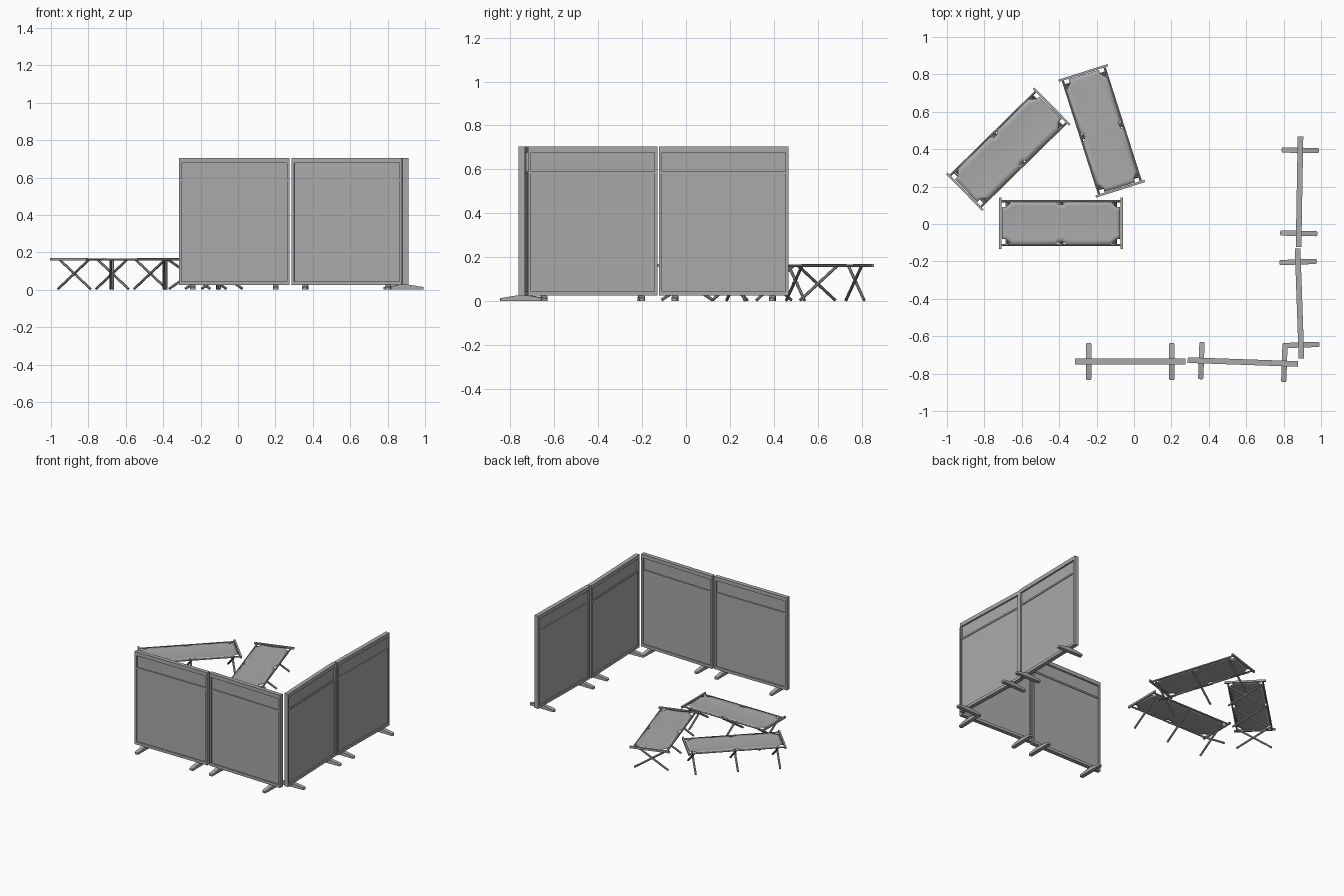
import bpy, bmesh, math
from mathutils import Vector, Matrix

old = bpy.data.objects.get("Cube")
if old:
    bpy.data.objects.remove(old)

grey = bpy.data.materials.new("plain grey")
grey.use_nodes = True
COLOR = (0.4, 0.4, 0.4, 1)
grey.diffuse_color = COLOR
grey.node_tree.nodes["Principled BSDF"].inputs["Base Color"].default_value = COLOR


def finish(name, bm, place):
    bmesh.ops.recalc_face_normals(bm, faces=bm.faces)
    mesh = bpy.data.meshes.new(name)
    bm.to_mesh(mesh)
    bm.free()
    mesh.materials.append(grey)
    ob = bpy.data.objects.new(name, mesh)
    ob.matrix_world = place
    bpy.context.collection.objects.link(ob)
    return ob


def box(bm, x0, x1, y0, y1, z0, z1):
    mat = Matrix.Translation(((x0 + x1) / 2, (y0 + y1) / 2, (z0 + z1) / 2))
    size = Matrix.Diagonal((x1 - x0, y1 - y0, z1 - z0, 1))
    bmesh.ops.create_cube(bm, size=1, matrix=mat @ size)


def rod(bm, a, b, radius, sides=8):
    a, b = Vector(a), Vector(b)
    turn = (b - a).to_track_quat('Z', 'Y').to_matrix().to_4x4()
    bmesh.ops.create_cone(bm, cap_ends=True, segments=sides, radius1=radius, radius2=radius,
                          depth=(b - a).length, matrix=Matrix.Translation((a + b) / 2) @ turn)


def placement(x, y, degrees):
    return Matrix.Translation((x, y, 0)) @ Matrix.Rotation(math.radians(degrees), 4, 'Z')


# Partition screens: frame, recessed boards and two tapered feet
W, T, Z0, Z1 = 0.295, 0.015, 0.025, 0.705


def screen(tag, x, y, degrees):
    place = placement(x, y, degrees)
    bm = bmesh.new()
    for s in (-1, 1):
        box(bm, *sorted((s * W, s * (W - 0.014))), -T, T, Z0, Z1)
    box(bm, -W + 0.014, W - 0.014, -T, T, Z1 - 0.028, Z1)
    box(bm, -W + 0.014, W - 0.014, -T, T, Z0, Z0 + 0.02)
    finish("screen_frame_" + tag, bm, place)

    bm = bmesh.new()
    box(bm, -W + 0.014, W - 0.014, -0.006, 0.006, Z0 + 0.02, 0.59)
    box(bm, -W + 0.014, W - 0.014, -0.003, 0.003, 0.59, Z1 - 0.028)
    box(bm, -W + 0.014, W - 0.014, -0.011, 0.011, 0.578, 0.59)
    finish("screen_board_" + tag, bm, place)

    for side, fx in (("right", -0.222), ("left", 0.222)):
        bm = bmesh.new()
        profile = [(-0.1, 0), (0.1, 0), (0.1, 0.014), (0.02, 0.027), (-0.02, 0.027), (-0.1, 0.014)]
        face = bm.faces.new([bm.verts.new((fx - 0.014, py, pz)) for py, pz in profile])
        bmesh.ops.extrude_face_region(bm, geom=[face])
        bm.verts.ensure_lookup_table()
        for v in bm.verts[len(profile):]:
            v.co.x = fx + 0.014
        # Round the foot tips in plan
        tips = [e for e in bm.edges if all(abs(v.co.y) > 0.09 for v in e.verts)
                and abs(e.verts[0].co.z - e.verts[1].co.z) > 0.01]
        bmesh.ops.bevel(bm, geom=tips, offset=0.008, segments=2, affect='EDGES', profile=0.5)
        finish("screen_foot_" + side + "_" + tag, bm, place)


screen("front_right", -0.02, -0.735, 0)
screen("front_left", 0.582, -0.738, -2)
screen("side_front", 0.885, -0.425, 92)
screen("side_back", 0.885, 0.172, 89)


# Folding cots: notched canvas, rails, end bars and three crossed leg pairs
L, H, TOP = 0.325, 0.117, 0.162
HALF = [(-0.316, 0.085), (-0.295, 0.085), (-0.26, 0.118), (-0.03, 0.118), (-0.015, 0.1), (0, 0.1)]
COLUMNS = HALF + [(-x, w) for x, w in reversed(HALF[:-1])]
ROWS = 8


def cot(tag, x, y, degrees):
    place = placement(x, y, degrees)
    bm = bmesh.new()
    grid = []
    for cx, w in COLUMNS:
        steps = [2 * i / ROWS - 1 for i in range(ROWS + 1)]
        grid.append([bm.verts.new((cx, v * w, TOP + 0.003 - 0.005 * (1 - v * v))) for v in steps])
    for a, b in zip(grid, grid[1:]):
        for i in range(ROWS):
            bm.faces.new((a[i], b[i], b[i + 1], a[i + 1]))
    ob = finish("cot_canvas_" + tag, bm, place)
    ob.data.polygons.foreach_set("use_smooth", [True] * len(ob.data.polygons))
    solid = ob.modifiers.new("thickness", 'SOLIDIFY')
    solid.thickness = 0.004
    solid.offset = 0

    bm = bmesh.new()
    for s in (-1, 1):
        rod(bm, (-L, s * H, TOP), (L, s * H, TOP), 0.006)
        box(bm, s * L - 0.006, s * L + 0.006, -0.138, 0.138, TOP - 0.006, TOP + 0.008)
    finish("cot_rails_" + tag, bm, place)

    bm = bmesh.new()
    for sx in (-0.285, 0, 0.285):
        for s in (-1, 1):
            rod(bm, (sx + s * 0.006, s * H, TOP - 0.002), (sx + s * 0.006, -s * H, 0.005), 0.007)
        rod(bm, (sx - 0.014, 0, 0.083), (sx + 0.014, 0, 0.083), 0.004)
    finish("cot_legs_" + tag, bm, place)


cot("front", -0.39, 0.005, 0)
cot("right", -0.672, 0.4, 44.5)
cot("back", -0.172, 0.498, -72.3)
